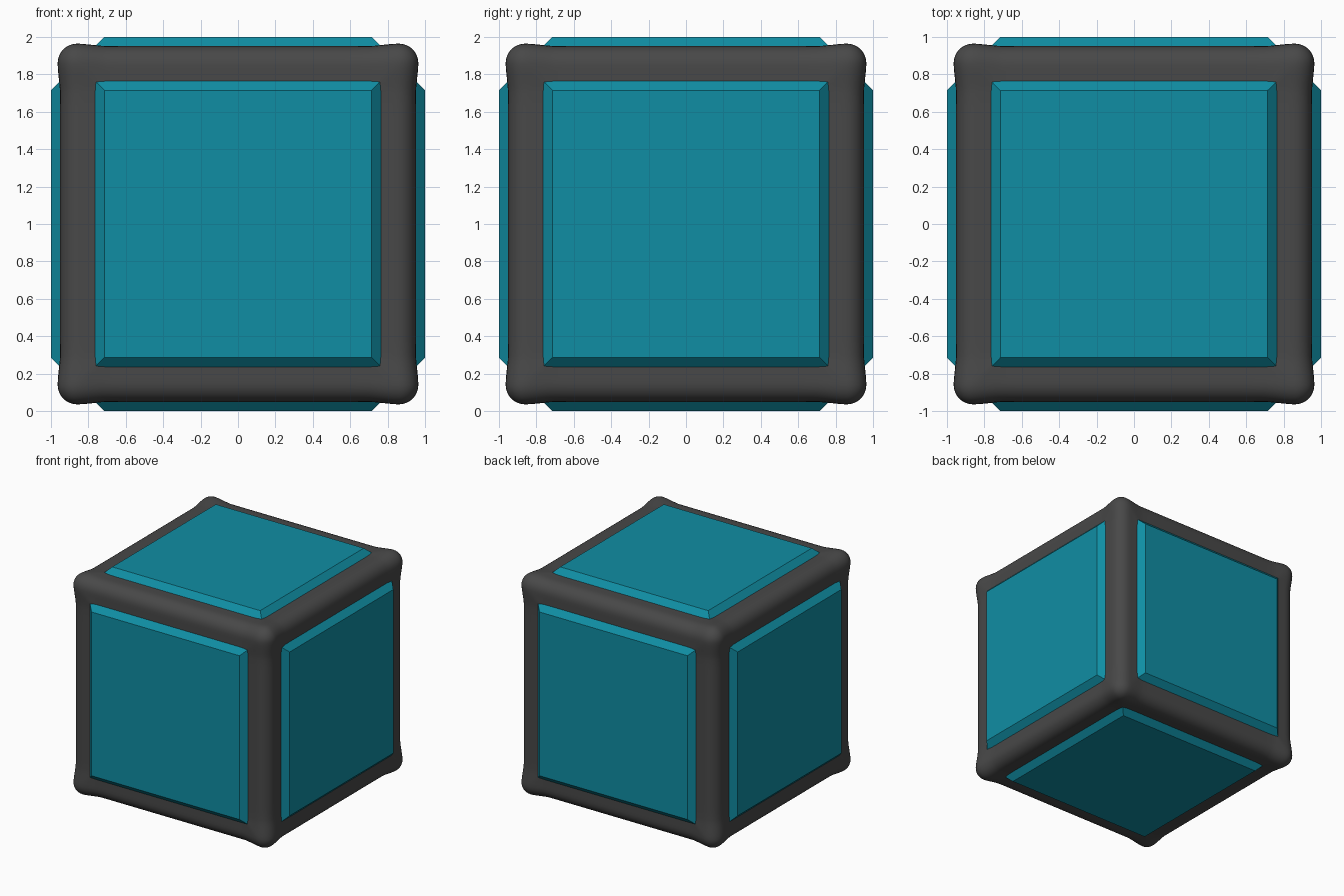
import bpy, bmesh
from mathutils import Vector, Matrix
from math import pi

if "Cube" in bpy.data.objects:
    bpy.data.objects.remove(bpy.data.objects["Cube"])

HALF, R = 0.965, 0.105      # frame half size and edge radius
CENTRE = Vector((0, 0, 1))


def material(name, rgb):
    m = bpy.data.materials.new(name)
    m.diffuse_color = (*rgb, 1)
    m.use_nodes = True
    m.node_tree.nodes["Principled BSDF"].inputs["Base Color"].default_value = m.diffuse_color
    return m


def add_object(name, bm, mat, smooth):
    me = bpy.data.meshes.new(name)
    for f in bm.faces:
        f.smooth = smooth
    bm.to_mesh(me)
    bm.free()
    me.materials.append(mat)
    ob = bpy.data.objects.new(name, me)
    ob.location = CENTRE
    bpy.context.collection.objects.link(ob)
    return ob


def spread(c):
    # concentrate grid lines near the cube edges
    a = abs(c)
    a = a * 1.4 if a < 0.5 else 0.7 + (a - 0.5) * 2 * (HALF - 0.7)
    return a if c > 0 else -a


def round_point(p):
    # rounded box whose bars are slightly thinner than its corners
    p = Vector([spread(c) for c in p])
    q = Vector([max(-HALF + R, min(HALF - R, c)) for c in p])
    p = q + (p - q).normalized() * R
    along = min(range(3), key=lambda i: abs(p[i]))
    t = max(0, min(1, (0.88 - abs(p[along])) / 0.2))
    s = 1 - 0.015 * t * t * (3 - 2 * t)
    return Vector([c if i == along else c * s for i, c in enumerate(p)])


dark = material("dark_grey", (0.065, 0.065, 0.065))
teal = material("teal", (0.005, 0.27, 0.37))

# frame: rounded cube with a square opening on every side
bm = bmesh.new()
bmesh.ops.create_cube(bm, size=2)
bmesh.ops.subdivide_edges(bm, edges=bm.edges[:], cuts=39, use_grid_fill=True)
inner = [f for f in bm.faces
         if sorted(abs(c) for c in f.calc_center_median())[1] < 0.5]
bmesh.ops.delete(bm, geom=inner, context='FACES')
for v in bm.verts:
    v.co = round_point(v.co)
add_object("frame", bm, dark, True)

# panels: chamfered plates standing proud of the six openings
turns = {
    "top_panel": Matrix.Identity(3),
    "bottom_panel": Matrix.Rotation(pi, 3, 'X'),
    "front_panel": Matrix.Rotation(pi / 2, 3, 'X'),
    "back_panel": Matrix.Rotation(-pi / 2, 3, 'X'),
    "right_panel": Matrix.Rotation(pi / 2, 3, 'Y'),
    "left_panel": Matrix.Rotation(-pi / 2, 3, 'Y'),
}
for name, rot in turns.items():
    bm = bmesh.new()
    rings = [[bm.verts.new(rot @ Vector((x * w, y * w, z)))
              for x, y in ((-1, -1), (1, -1), (1, 1), (-1, 1))]
             for w, z in ((0.765, 0.9), (0.765, 0.95), (0.715, 1.0))]
    for lo, hi in zip(rings, rings[1:]):
        for i in range(4):
            j = (i + 1) % 4
            bm.faces.new((lo[i], lo[j], hi[j], hi[i]))
    bm.faces.new(rings[-1])
    bm.faces.new(rings[0][::-1])
    add_object(name, bm, teal, False)
